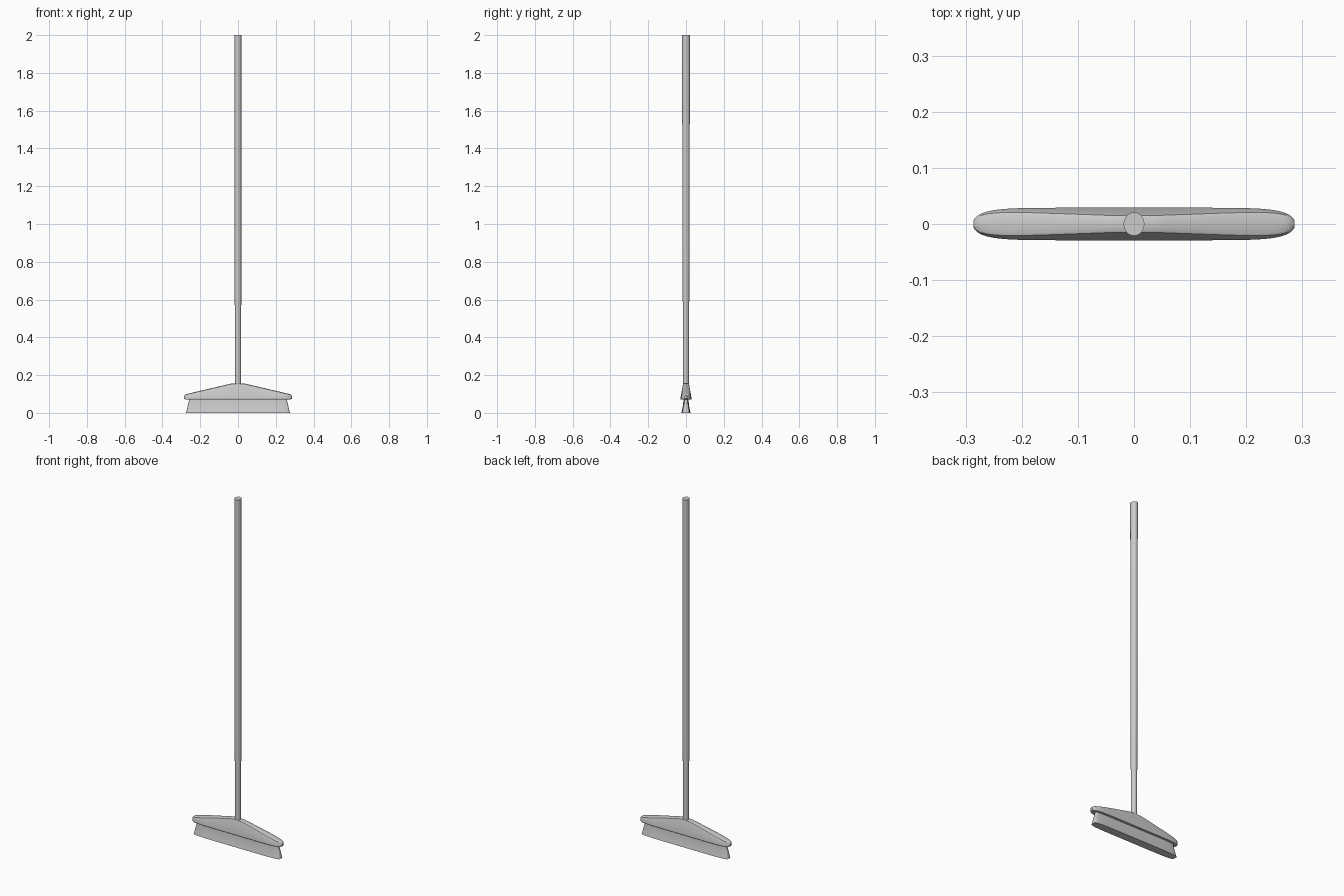
import bpy, bmesh, math

if "Cube" in bpy.data.objects:
    bpy.data.objects.remove(bpy.data.objects["Cube"])


def loft(name, rings, angle=35):
    """Skin a list of equal-sized point rings and cap both ends."""
    bm = bmesh.new()
    vs = [[bm.verts.new(p) for p in ring] for ring in rings]
    n = len(rings[0])
    for a, b in zip(vs, vs[1:]):
        for i in range(n):
            j = (i + 1) % n
            bm.faces.new((a[i], a[j], b[j], b[i]))
    bm.faces.new(vs[0])
    bm.faces.new(vs[-1])
    bmesh.ops.recalc_face_normals(bm, faces=bm.faces)
    mesh = bpy.data.meshes.new(name)
    bm.to_mesh(mesh)
    bm.free()
    ob = bpy.data.objects.new(name, mesh)
    bpy.context.collection.objects.link(ob)
    bpy.ops.object.select_all(action='DESELECT')
    ob.select_set(True)
    bpy.context.view_layer.objects.active = ob
    bpy.ops.object.shade_smooth_by_angle(angle=math.radians(angle))
    return ob


def oval(rx, ry, z, n=32, power=1.0):
    """Horizontal ellipse; a power below 1 squares it off."""
    def p(v):
        return math.copysign(abs(v) ** power, v)
    return [(rx * p(math.cos(2 * math.pi * i / n)),
             ry * p(math.sin(2 * math.pi * i / n)), z) for i in range(n)]


# handle, slightly thinner toward the head
loft("handle", [oval(0.0165, 0.015, 0.12), oval(0.0175, 0.018, 0.76),
                oval(0.0185, 0.021, 2.0)])

# head: cross-sections swept from end to end
HALF = 0.286


def head_section(x):
    t = abs(x) / HALF
    w = 0.029 * max(1 - t ** 8, 0.03) ** 0.4
    k = min(max((abs(x) - 0.035) / 0.235, 0), 1)
    top = 0.155 - 0.055 * k
    if t > 0.93:
        s = (t - 0.93) / 0.07
        top -= 0.009 * s * s
    taper = w / 0.029
    wt = w - (top - 0.08) * 0.17 * taper
    low = 0.071 + (0.004 * ((t - 0.95) / 0.05) ** 2 if t > 0.95 else 0)
    half = [(w - 0.002 * taper, low), (w, low + 0.003), (w, low + 0.009),
            (wt, top - 0.006), (wt * 0.92, top - 0.002), (wt * 0.72, top),
            (0, top + 0.0005)]
    return ([(x, y, z) for y, z in half]
            + [(x, -y, z) for y, z in reversed(half[:-1])])


N = 48
loft("broom_head", [head_section(-HALF * math.cos(math.pi * i / N))
                    for i in range(N + 1)])

# bristles: flared block with concave sides
rings = []
for i in range(9):
    t = i / 8
    rings.append(oval(0.257 + 0.018 * t, 0.013 + 0.011 * t ** 1.6,
                      0.076 * (1 - t), 64, 0.35))
loft("bristles", rings)
